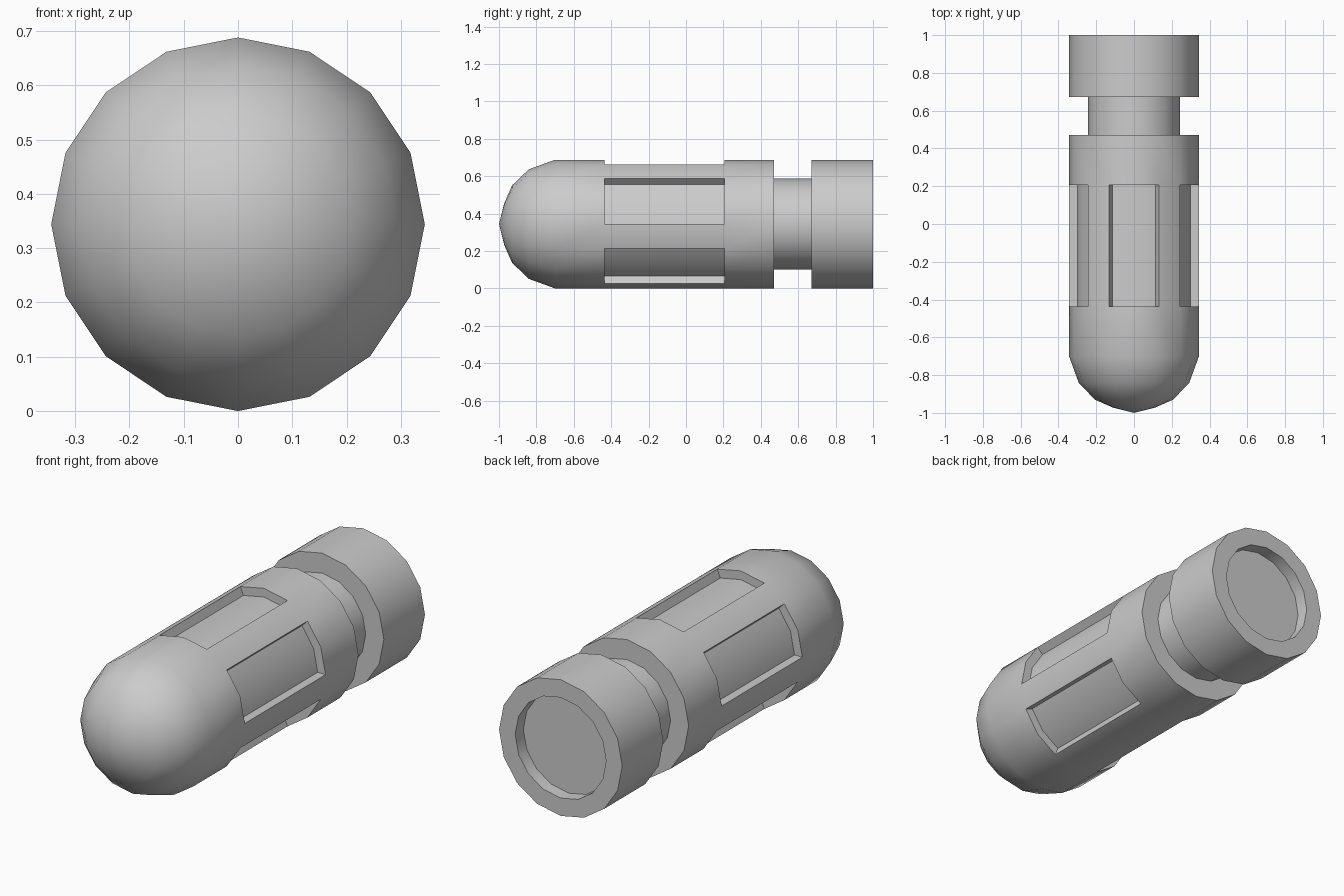
import bpy, bmesh, math

if "Cube" in bpy.data.objects:
    bpy.data.objects.remove(bpy.data.objects["Cube"])

SIDES = 16
R = 0.344
AXIS_Z = 0.344
POCKET_DEPTH = 0.044
POCKET_STARTS = (0, 3, 6, 9, 13)   # first of two neighbouring facets per pocket

# Lathe profile along y: (y, radius), rounded nose to recessed rear cap
profile = [(-0.972, 0.111), (-0.93, 0.207), (-0.84, 0.293), (-0.70, R),
           (-0.437, R), (0.207, R), (0.47, R),        # pocket band
           (0.47, 0.243), (0.672, 0.243),             # neck groove
           (0.672, R), (1.0, R),                      # rear collar
           (1.0, 0.254), (0.935, 0.254)]              # rear recess
POCKET_ROW = 4

bm = bmesh.new()


def ring(y, r):
    return [bm.verts.new((r * math.cos(2 * math.pi * k / SIDES), y,
                          r * math.sin(2 * math.pi * k / SIDES)))
            for k in range(SIDES)]


# Turned shell
rings = [ring(y, r) for y, r in profile]
rows = []
for a, b in zip(rings, rings[1:]):
    rows.append([bm.faces.new((a[k], b[k], b[(k + 1) % SIDES], a[(k + 1) % SIDES]))
                 for k in range(SIDES)])
tip = bm.verts.new((0, -1, 0))
for k in range(SIDES):
    bm.faces.new((tip, rings[0][k], rings[0][(k + 1) % SIDES]))
bm.faces.new(rings[-1])

# Sunken pockets: push pairs of facets towards the axis
for start in POCKET_STARTS:
    pair = [rows[POCKET_ROW][start], rows[POCKET_ROW][start + 1]]
    result = bmesh.ops.extrude_face_region(bm, geom=pair)
    for v in result["geom"]:
        if isinstance(v, bmesh.types.BMVert):
            v.co.x *= 1 - POCKET_DEPTH / R
            v.co.z *= 1 - POCKET_DEPTH / R
    bmesh.ops.delete(bm, geom=[f for f in pair if f.is_valid], context='FACES')

# Remove edges left behind under the pockets
loose = [e for e in bm.edges if not e.link_faces]
bmesh.ops.delete(bm, geom=loose, context='EDGES')
bmesh.ops.recalc_face_normals(bm, faces=bm.faces)

mesh = bpy.data.meshes.new("capsule_body")
bm.to_mesh(mesh)
bm.free()
body = bpy.data.objects.new("capsule_body", mesh)
body.location.z = AXIS_Z
bpy.context.collection.objects.link(body)

# Smooth curved surfaces, keep the steps crisp
bpy.context.view_layer.objects.active = body
body.select_set(True)
bpy.ops.object.shade_smooth_by_angle(angle=math.radians(30))
